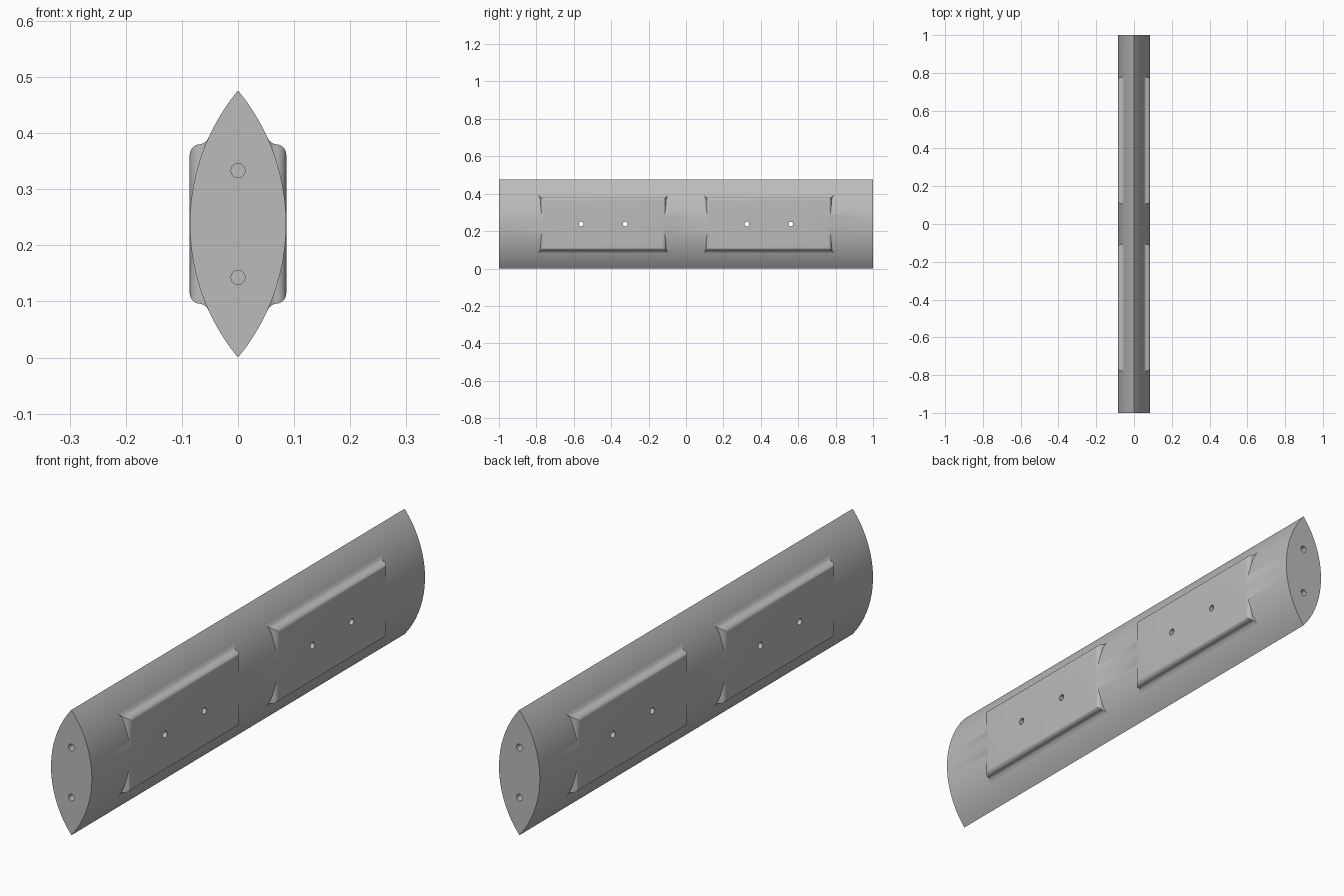
import bpy, bmesh, math
from mathutils import Matrix

if "Cube" in bpy.data.objects:
    bpy.data.objects.remove(bpy.data.objects["Cube"])

H, S = 0.476, 0.0857          # lens height and half width
ZC = H / 2
R = (ZC**2 + S**2) / (2 * S)  # arc radius of the lens sides

grey = bpy.data.materials.new("light grey")
grey.diffuse_color = (0.5, 0.5, 0.5, 1)
grey.use_nodes = True
grey.node_tree.nodes["Principled BSDF"].inputs["Base Color"].default_value = grey.diffuse_color


def make(name, bm):
    bmesh.ops.recalc_face_normals(bm, faces=bm.faces)
    me = bpy.data.meshes.new(name)
    bm.to_mesh(me)
    bm.free()
    me.materials.append(grey)
    ob = bpy.data.objects.new(name, me)
    bpy.context.collection.objects.link(ob)
    return ob


def loft(rings):
    # skin closed rings and cap both ends
    bm = bmesh.new()
    vs = [[bm.verts.new(p) for p in ring] for ring in rings]
    n = len(vs[0])
    for a, b in zip(vs, vs[1:]):
        for i in range(n):
            j = (i + 1) % n
            bm.faces.new((a[i], a[j], b[j], b[i]))
    bm.faces.new(vs[0])
    bm.faces.new(vs[-1])
    return bm


def boolean(target, tool, op):
    m = target.modifiers.new("cut", 'BOOLEAN')
    m.object, m.operation, m.solver = tool, op, 'EXACT'
    bpy.context.view_layer.objects.active = target
    bpy.ops.object.modifier_apply(modifier=m.name)
    bpy.data.objects.remove(tool)


def cylinder(axis, loc, depth, r=0.0125):
    bm = bmesh.new()
    rot = Matrix.Rotation(math.pi / 2, 4, axis)
    bmesh.ops.create_cone(bm, cap_ends=True, segments=32, radius1=r, radius2=r,
                          depth=depth, matrix=Matrix.Translation(loc) @ rot)
    return make("hole_cutter", bm)


# lens-shaped body
N = 48
half = math.asin(ZC / R)
angles = [-half + 2 * half * i / N for i in range(N)]
arc = [(R * math.cos(a) - (R - S), ZC + R * math.sin(a)) for a in angles]
outline = arc + [(-x, H - z) for x, z in arc]
body = make("lens_body", loft([[(x, y, z) for x, z in outline] for y in (-1, 1)]))

# raised flat pads with rounded rims and flared feet: (x, half height)
profile = [(0.086, 0.1235)]
for k in range(1, 9):
    t = math.pi / 2 * k / 8
    profile.append((0.068 + 0.018 * math.cos(t), 0.1235 + 0.0185 * math.sin(t)))
profile += [(0.063, 0.1432), (0.059, 0.1455), (0.055, 0.1495), (0.052, 0.155), (0.046, 0.162)]
profile += [(-x, h) for x, h in reversed(profile)]
for side in (-1, 1):
    yc = side * 0.4425
    rings = [[(x, yc + sy * (h + 0.193), ZC + sz * h)
              for sy, sz in ((-1, -1), (1, -1), (1, 1), (-1, 1))] for x, h in profile]
    boolean(body, make("pad", loft(rings)), 'UNION')

# bolt holes through the pads, blind holes in both ends
for side in (-1, 1):
    for y in (0.325, 0.56):
        boolean(body, cylinder('Y', (0, side * y, ZC), 0.4), 'DIFFERENCE')
    for z in (0.143, 0.333):
        boolean(body, cylinder('X', (0, side, z), 0.2), 'DIFFERENCE')

bpy.ops.object.select_all(action='DESELECT')
body.select_set(True)
bpy.context.view_layer.objects.active = body
bpy.ops.object.shade_smooth_by_angle(angle=math.radians(30))
